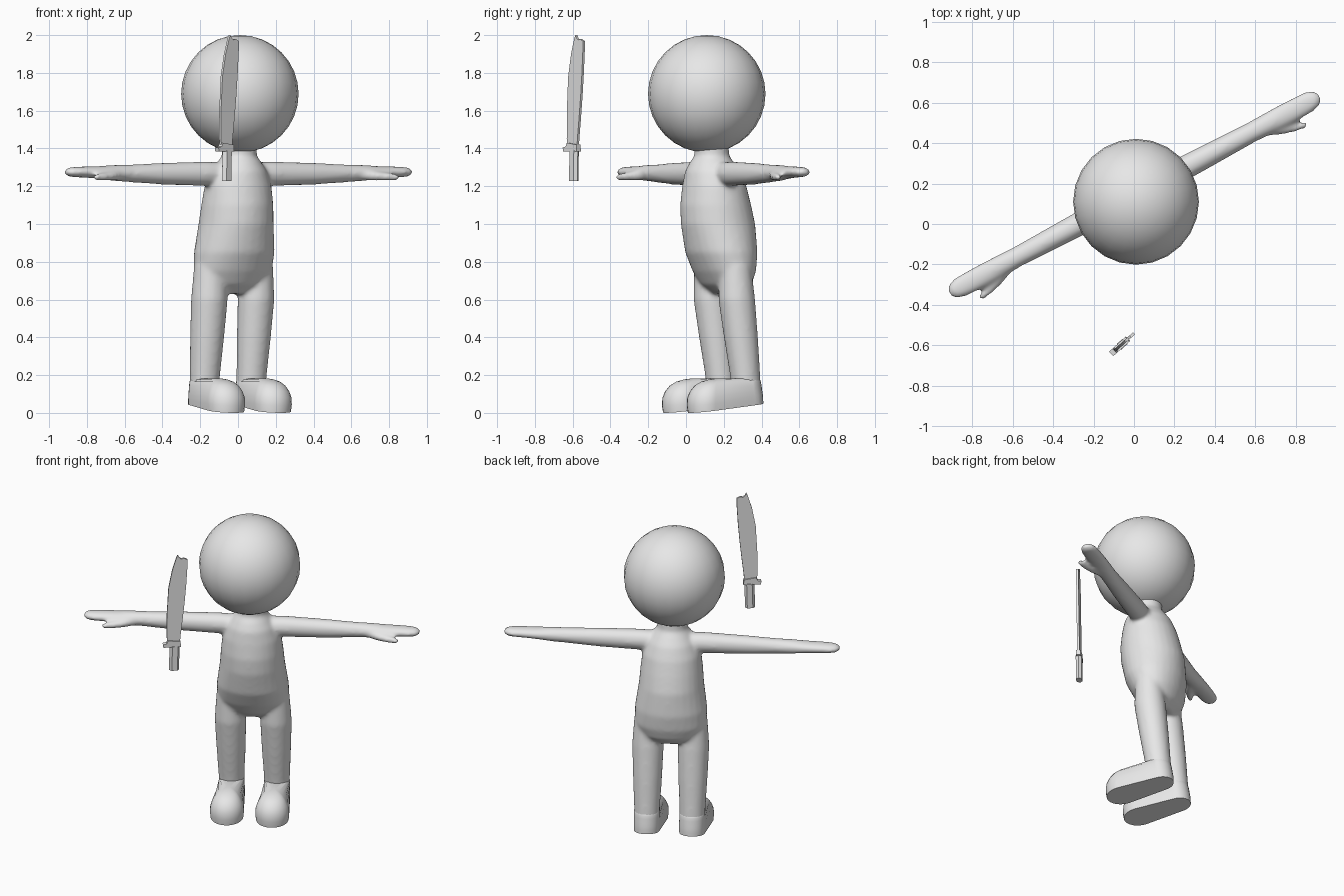
import bpy, bmesh, math
from mathutils import Vector, Matrix

if "Cube" in bpy.data.objects:
    bpy.data.objects.remove(bpy.data.objects["Cube"])

TURN = math.radians(28)
BASE = Vector((0, 0.15, 0))

grey = bpy.data.materials.new("light_grey")
grey.diffuse_color = (0.8, 0.8, 0.8, 1)
grey.use_nodes = True
grey.node_tree.nodes["Principled BSDF"].inputs["Base Color"].default_value = grey.diffuse_color


def finish(name, bm, angle=None, turned=True):
    """Turn a bmesh into an object, optionally in the figure's turned frame."""
    bmesh.ops.recalc_face_normals(bm, faces=bm.faces)
    me = bpy.data.meshes.new(name)
    bm.to_mesh(me)
    bm.free()
    me.materials.append(grey)
    ob = bpy.data.objects.new(name, me)
    bpy.context.collection.objects.link(ob)
    if turned:
        ob.location = BASE
        ob.rotation_euler.z = TURN
    if angle:
        bpy.ops.object.select_all(action='DESELECT')
        bpy.context.view_layer.objects.active = ob
        ob.select_set(True)
        bpy.ops.object.shade_smooth_by_angle(angle=math.radians(angle))
    return ob


def loft(bm, rings):
    """Skin a list of equal-length point rings and cap both ends."""
    rows = [[bm.verts.new(p) for p in r] for r in rings]
    n = len(rows[0])
    for a, b in zip(rows, rows[1:]):
        for i in range(n):
            j = (i + 1) % n
            bm.faces.new((a[i], a[j], b[j], b[i]))
    bm.faces.new(rows[0])
    bm.faces.new(rows[-1])


def ellipse(c, ax, ay, n=28):
    c, ax, ay = Vector(c), Vector(ax), Vector(ay)
    return [c + ax * math.cos(2 * math.pi * i / n) + ay * math.sin(2 * math.pi * i / n)
            for i in range(n)]


# Body: torso, legs, arms and thumbs fused into one smooth skin
bm = bmesh.new()
torso = [(.63, .075, .12, .06), (.68, .07, .19, .115), (.75, .06, .22, .15),
         (.85, .042, .222, .182), (1.0, .022, .2, .196), (1.1, .008, .192, .187),
         (1.2, 0, .18, .168), (1.28, -.01, .15, .145), (1.33, -.015, .115, .115),
         (1.36, -.015, .092, .092), (1.45, -.02, .092, .092)]
loft(bm, [ellipse((0, v, z), (a, 0, 0), (0, b, 0)) for z, v, a, b in torso])
leg = [(.1, .12, .077), (.2, .11, .08), (.4, .085, .09), (.6, .06, .097), (.78, .05, .085)]
arm = [(.05, .06, .06, 1.265), (.2, .062, .065, 1.266), (.45, .056, .058, 1.266),
       (.65, .05, .047, 1.268), (.74, .053, .043, 1.27), (.83, .056, .034, 1.273),
       (.92, .055, .03, 1.275), (.98, .052, .028, 1.275), (1.015, .042, .024, 1.275),
       (1.035, .022, .014, 1.275)]
thumb = [(.70, -.02, .03, .028, 1.262), (.78, -.055, .03, .026, 1.255),
         (.85, -.083, .022, .021, 1.25), (.9, -.094, .018, .018, 1.248),
         (.918, -.095, .01, .01, 1.248)]
for s in (-1, 1):
    loft(bm, [ellipse((s * .14, v, z), (r, 0, 0), (0, r, 0)) for z, v, r in leg])
    loft(bm, [ellipse((s * u, -.005, z), (0, w, 0), (0, 0, h)) for u, w, h, z in arm])
    loft(bm, [ellipse((s * u, v, z), (0, w, 0), (0, 0, h)) for u, v, w, h, z in thumb])
body = finish("body", bm)
fuse = body.modifiers.new("fuse", 'REMESH')
fuse.mode = 'VOXEL'
fuse.voxel_size = 0.011
fuse.use_smooth_shade = True
soften = body.modifiers.new("soften", 'SMOOTH')
soften.factor = 0.5
soften.iterations = 12

# Head
bm = bmesh.new()
bmesh.ops.create_uvsphere(bm, u_segments=24, v_segments=16, radius=.311,
                          matrix=Matrix.Translation((.01, .11, 1.689)))
finish("head", bm, 60, turned=False)


# Feet: rounded toe and heel outlines stacked upward over a tilted flat sole
def foot_outline(z, toe_v, toe_r, heel_v, heel_r, n=12):
    pts = []
    for v0, r, start in ((heel_v, heel_r, 0), (toe_v, toe_r, math.pi)):
        for i in range(n + 1):
            t = start + math.pi * i / n
            x, y = r * math.cos(t), v0 + r * math.sin(t)
            tilt = .05 * (y + .22) / .43 * max(0, 1 - z / .12)
            pts.append(Vector((x, y, z + tilt)))
    return pts


foot = [(0, -.12, .1, .13, .079), (.04, -.122, .104, .128, .08), (.08, -.12, .103, .126, .08),
        (.115, -.115, .093, .122, .08), (.145, -.105, .077, .118, .08),
        (.165, -.09, .057, .115, .079), (.177, -.07, .033, .112, .077),
        (.182, -.05, .012, .11, .073)]
for s, side in ((-1, "left"), (1, "right")):
    bm = bmesh.new()
    loft(bm, [foot_outline(*f) for f in foot])
    bmesh.ops.translate(bm, verts=bm.verts, vec=(s * .14, 0, 0))
    finish(side + "_foot", bm, 45)

# Machete: flat plates standing upright in their own turned plane
BLADE_AT = Matrix.Translation((-.055, -.59, 0)) @ Matrix.Rotation(math.radians(42), 4, 'Z')


def plate(name, outline, half):
    bm = bmesh.new()
    loft(bm, [[BLADE_AT @ Vector((w, y, z)) for w, z in outline] for y in (-half, half)])
    finish(name, bm, turned=False)


plate("blade", [(-.045, 1.39), (-.054, 1.45), (-.053, 1.6), (-.043, 1.78), (-.02, 1.9),
                (.006, 1.985), (.014, 2.0), (.024, 1.983), (.036, 1.974), (.05, 1.98),
                (.074, 1.968), (.074, 1.93), (.066, 1.8), (.056, 1.68), (.042, 1.55),
                (.03, 1.45), (.026, 1.39)], .007)
plate("guard", [(-.074, 1.385), (-.078, 1.405), (-.055, 1.41), (-.045, 1.43),
                (.03, 1.42), (.034, 1.385)], .015)
bm = bmesh.new()
grip = [(-.036, 0), (-.02, -.018), (.014, -.018), (.026, 0), (.014, .018), (-.02, .018)]
loft(bm, [[BLADE_AT @ Vector((w + shift, y, z)) for w, y in grip]
          for z, shift in ((1.228, -.004), (1.39, 0))])
finish("handle", bm, turned=False)
